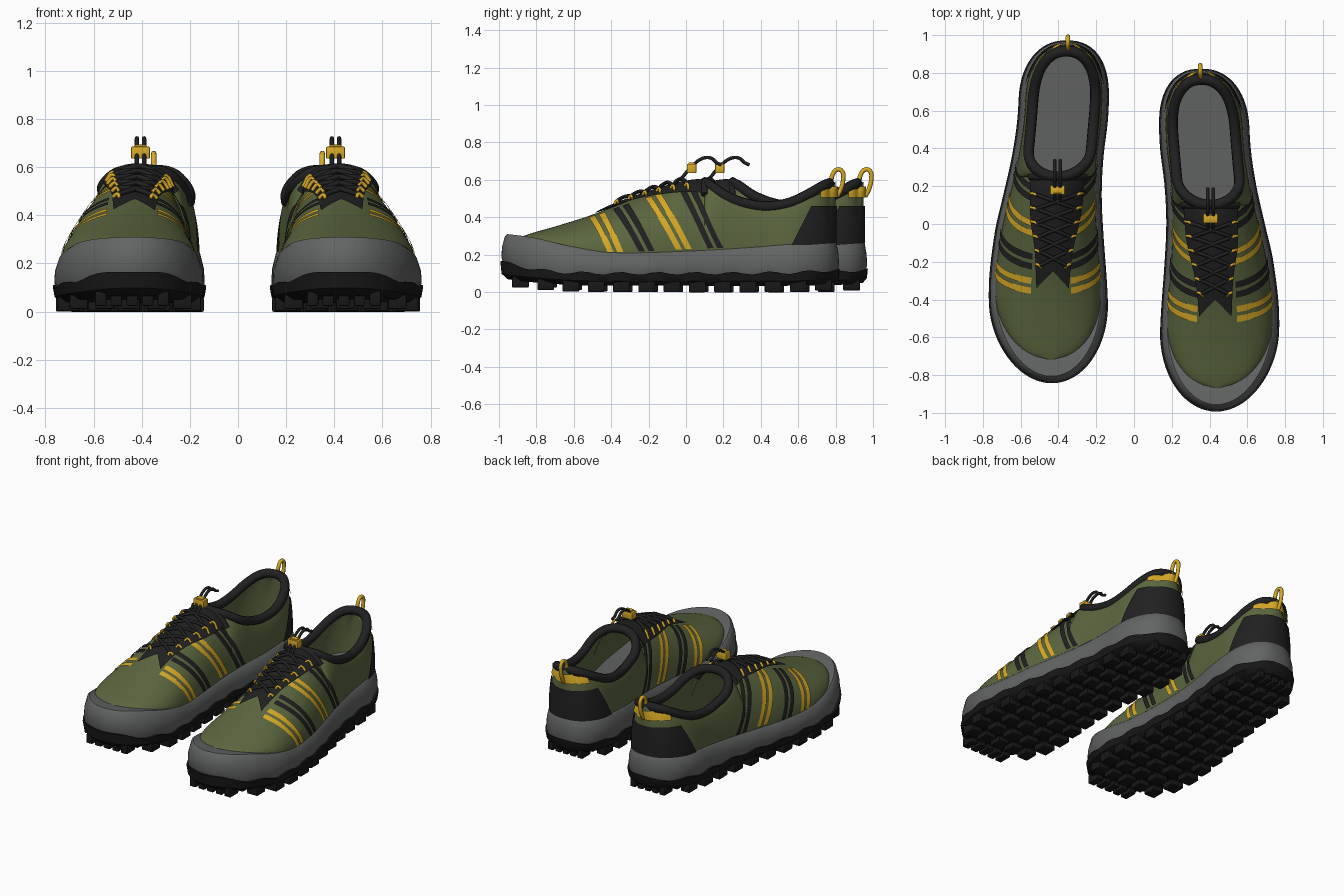
import bpy, bmesh
from math import sin, cos, asin, pi
from mathutils import Matrix, Vector

if "Cube" in bpy.data.objects:
    bpy.data.objects.remove(bpy.data.objects["Cube"], do_unlink=True)


def material(name, *rgb):
    m = bpy.data.materials.new(name)
    m.use_nodes = True
    m.diffuse_color = (*rgb, 1)
    m.node_tree.nodes["Principled BSDF"].inputs["Base Color"].default_value = (*rgb, 1)
    return m


OLIVE = material("olive fabric", .105, .135, .05)
GREY = material("grey rubber", .125, .128, .128)
BLACK = material("black fabric", .015, .015, .015)
TREAD = material("tread black", .009, .009, .009)
GOLD = material("gold trim", .68, .4, .02)


def keyed(*pts):
    """Smooth curve through (y, value) points."""
    def slope(i):
        a, b = pts[max(i - 1, 0)], pts[min(i + 1, len(pts) - 1)]
        return (b[1] - a[1]) / (b[0] - a[0])

    def f(y):
        y = min(max(y, pts[0][0]), pts[-1][0])
        i = max(j for j in range(len(pts) - 1) if pts[j][0] <= y)
        (a, p), (b, q) = pts[i], pts[i + 1]
        d = b - a
        s = (y - a) / d
        return (p * (1 + 2 * s) * (1 - s) ** 2 + q * s * s * (3 - 2 * s)
                + d * s * (1 - s) * (slope(i) * (1 - s) - slope(i + 1) * s))
    return f


# Shape curves along the length of the shoe
centre = keyed((-1, .435), (-.5, .455), (-.2, .45), (0, .432), (.2, .405), (.4, .378), (.6, .368), (.82, .355))
half = keyed((-1, .31), (-.5, .311), (-.2, .285), (0, .258), (.2, .24), (.4, .237), (.82, .235))
ridge = keyed((-1, .43), (-.45, .43), (0, .41), (.1, .405), (.5, .37), (.82, .355))
tread_z = keyed((-1, .075), (-.85, .055), (-.6, .037), (-.4, .035), (.6, .035), (.82, .05))
welt_z = keyed((-1, .165), (-.85, .13), (-.65, .105), (0, .1), (.6, .105), (.82, .12))
mid_z = keyed((-1, .315), (-.81, .29), (-.62, .245), (-.4, .212), (0, .22), (.35, .24), (.6, .262), (.82, .278))
top_z = keyed((-.875, .298), (-.8, .322), (-.7, .35), (-.51, .41), (-.3, .49), (-.1, .556), (0, .58),
              (.1, .583), (.2, .52), (.3, .478), (.42, .457), (.55, .475), (.66, .525), (.75, .575), (.8, .59))
panel_w = keyed((-.5, .085), (-.3, .1), (-.1, .135), (.11, .145))


def ends(y, y0, y1, a, b):
    """Width factor that rounds off both ends of an outline."""
    if y < y0 + a:
        return max(0, 1 - ((y0 + a - y) / a) ** 2) ** .5
    if y > y1 - b:
        return max(0, 1 - ((y - y1 + b) / b) ** 2.3) ** (1 / 2.3)
    return 1


def sole_width(y, inset=0):
    return (half(y) - inset) * ends(y, inset - .99, .82 - inset * .7, .44, .32)


def section(y, g):
    """Ridge x, half width and centre of the upper, grown by g."""
    f = ends(y, -.875 - g, .8 + g, .37, .3)
    c = centre(y)
    return c + (ridge(y) - c) * f, (half(y) - .032 + g) * f, c


def upper(side, y, t, g=0):
    r, w, c = section(y, g)
    w += side * (c - r)
    hole = min(.165 * ends(y, .1, .765, .14, .28), w * .9)
    zb = mid_z(y) - .015
    return (r + side * (hole + (w - hole) * cos(t * pi / 2)), y, zb + (top_z(y) + g - zb) * sin(t * pi / 2))


def upper_at_z(side, y, z, g):
    zb = mid_z(y) - .015
    return upper(side, y, asin(min(1, max(0, (z - zb) / (top_z(y) + g - zb)))) * 2 / pi, g)


def vamp(v, y, g):
    """Point on the vamp, v being -1 to 1 across the lace panel."""
    yy = min(y, .1)
    r, w, c = section(yy, g)
    dx = v * panel_w(y)
    w += (c - r) * (1 if v > 0 else -1)
    zb = mid_z(yy) - .015
    return (r + dx, y, zb + (top_z(yy) + g - zb) * (1 - min(1, abs(dx) / w) ** 2) ** .5)


# Object builders; sx, dy and tag place the shoe being built
def finish(name, bm, mat, angle=40):
    bmesh.ops.transform(bm, matrix=Matrix.Translation((0, dy, 0)) @ Matrix.Diagonal((sx, 1, 1, 1)), verts=bm.verts)
    bmesh.ops.remove_doubles(bm, verts=bm.verts, dist=.0004)
    bmesh.ops.recalc_face_normals(bm, faces=bm.faces)
    me = bpy.data.meshes.new(name)
    bm.to_mesh(me)
    bm.free()
    me.materials.append(mat)
    ob = bpy.data.objects.new(tag + name, me)
    bpy.context.collection.objects.link(ob)
    bpy.ops.object.select_all(action='DESELECT')
    ob.select_set(True)
    bpy.context.view_layer.objects.active = ob
    bpy.ops.object.shade_smooth_by_angle(angle=angle * pi / 180)
    return ob


def patches(name, mat, nu, nv, fs):
    bm = bmesh.new()
    for f in fs:
        vs = [[bm.verts.new(f(i / nu, j / nv)) for j in range(nv + 1)] for i in range(nu + 1)]
        for i in range(nu):
            for j in range(nv):
                bm.faces.new((vs[i][j], vs[i + 1][j], vs[i + 1][j + 1], vs[i][j + 1]))
    return finish(name, bm, mat, 60)


def sole_loft(name, mat, rings, n=56):
    bm = bmesh.new()
    loops = []
    for inset, zf in rings:
        y0, y1 = inset - .99, .82 - inset * .7
        ys = [y0 + (y1 - y0) * (1 - cos(pi * i / n)) / 2 for i in range(n + 1)]
        pts = [(y, -1) for y in ys] + [(y, 1) for y in ys[-2:0:-1]]
        loops.append([bm.verts.new((centre(y) + s * sole_width(y, inset), y, zf(y))) for y, s in pts])
    m = 2 * n
    for a, b in zip(loops, loops[1:]):
        for i in range(m):
            bm.faces.new((a[i], a[(i + 1) % m], b[(i + 1) % m], b[i]))
    for lp in (loops[0], loops[-1]):
        for i in range(n):
            bm.faces.new(list(dict.fromkeys((lp[i], lp[i + 1], lp[m - i - 1], lp[(m - i) % m]))))
    return finish(name, bm, mat)


def tubes(name, mat, radius, paths, cyclic=False):
    cu = bpy.data.curves.new(name, 'CURVE')
    cu.dimensions = '3D'
    cu.bevel_depth, cu.bevel_resolution, cu.use_fill_caps = radius, 2, True
    cu.resolution_u = 4
    for path in paths:
        sp = cu.splines.new('BEZIER')
        sp.bezier_points.add(len(path) - 1)
        sp.use_cyclic_u = cyclic
        for p, co in zip(sp.bezier_points, path):
            p.co = (sx * co[0], co[1] + dy, co[2])
            p.handle_left_type = p.handle_right_type = 'AUTO'
    cu.materials.append(mat)
    bpy.context.collection.objects.link(bpy.data.objects.new(tag + name, cu))


def boxes(name, mat, items, bevel=0):
    bm = bmesh.new()
    for co, size in items:
        bmesh.ops.create_cube(bm, size=1, matrix=Matrix.Translation(co) @ Matrix.Diagonal((*size, 1)))
    if bevel:
        bmesh.ops.bevel(bm, geom=bm.edges[:], offset=bevel, segments=2, affect='EDGES', profile=.5)
    finish(name, bm, mat, 30)


def upper_y(u):
    """Length spacing, finer at the opening's front and the heel."""
    if u < .5:
        return -.875 + .975 * sin(u * pi / 2) / sin(pi / 4)
    if u < .7:
        return .1 + .2 * ((u - .5) / .2) ** 2
    return .3 + .5 * sin((u - .7) / .3 * pi / 2)


def heel_patch(side, z0, z1, front, slant, g):
    def f(u, v):
        z = z0 + (z1 - z0) * v
        y0 = front + slant * (z - z0)
        return upper_at_z(side, y0 + (.8 + g - y0) * sin(u * pi / 2), z, g)
    return f


def stripe(side, y_low, y_high, shift):
    def f(u, v):
        t = .04 + .72 * v
        return upper(side, y_low + (y_high - y_low) * sin(t * pi / 2) + shift + (u - .5) * .033, t, .007)
    return f


def panel(u, v):
    w = v * 2 - 1
    y0 = -.4 - .09 * abs(w)
    return vamp(w, y0 + (.11 - y0) * u, .016)


def welt(y):
    return welt_z(y) + .008 * sin(y * 2 * pi / .2)


SIDES = (-1, 1)
for tag, sx, dy in (("left_", 1, 0), ("right_", -1, .15)):
    # Sole
    sole_loft("outsole", TREAD, [(.035, tread_z), (.004, lambda y: tread_z(y) + .025), (-.003, welt)])
    sole_loft("midsole", GREY, [(.012, lambda y: welt(y) - .01), (.003, lambda y: welt(y) + .02),
                                (.006, lambda y: .5 * (welt(y) + mid_z(y))),
                                (.022, lambda y: mid_z(y) - .012), (.034, mid_z)])
    lugs = []
    for row in range(13):
        y = -.885 + row * .135
        w = min(sole_width(y - .045), sole_width(y + .045))
        for k in (-.83, -.415, 0, .415, .83):
            lugs.append(((centre(y) + k * w, y, tread_z(y) - .005), (w * .3, .09, .06)))
    boxes("tread_lugs", TREAD, lugs, .006)

    # Upper with its opening, and the collar around it
    patches("upper", OLIVE, 90, 18, [lambda u, v, s=s: upper(s, upper_y(u), v) for s in SIDES])
    rim = [.1 + .665 * (1 - cos(pi * i / 20)) / 2 for i in range(21)]
    tubes("collar", BLACK, .029, [[upper(-1, y, 1) for y in rim] + [upper(1, y, 1) for y in rim[-2:0:-1]]], True)

    # Heel counter, heel tab and pull loop
    patches("heel_counter", BLACK, 24, 8, [heel_patch(s, .25, .46, .565, .5, .008) for s in SIDES])
    patches("heel_tab", GOLD, 14, 3, [heel_patch(s, .505, .565, .72, 0, .012) for s in SIDES])
    tubes("pull_loop", GOLD, .012, [[(.35, y, z) for y, z in
          ((.775, .57), (.785, .63), (.81, .655), (.835, .645), (.84, .6), (.828, .55), (.808, .51))]])

    # Side stripes in pairs
    for name, mat, pairs in (("gold_stripes", GOLD, ((-.37, -.485), (0, -.19))),
                             ("black_stripes", BLACK, ((-.2, -.36), (.17, -.01)))):
        patches(name, mat, 2, 18, [stripe(s, a, b, d) for s in SIDES for a, b in pairs for d in (-.026, .026)])

    # Lace panel with a forked tip and a rolled top edge
    patches("lace_panel", BLACK, 24, 16, [panel])
    tubes("panel_edge", BLACK, .02, [[vamp(v / 4, .1, .012) for v in range(-4, 5)]])

    # Crossed laces through gold loops
    rows = [-.37 + .075 * i for i in range(6)]
    laces = [[vamp(s * .75 * (k / 3 - 1), a + (b - a) * k / 6, .03) for k in range(7)]
             for a, b in zip(rows, rows[1:]) for s in SIDES]
    tubes("laces", BLACK, .01, laces)
    tubes("lace_loops", GOLD, .008, [[vamp(s * v, y + d, g) for v, d, g in
          ((.7, -.012, .018), (.78, 0, .032), (.98, .008, .022))] for y in rows for s in SIDES])

    # Cord toggle and cord ends
    boxes("toggle", GOLD, [((.405, .03, .66), (.078, .05, .05)), ((.405, .03, .687), (.05, .035, .012))], .005)
    tubes("cord_ends", BLACK, .009, [[(x, y, z) for y, z in
          ((-.03, .6), (.03, .67), (.09, .715), (.135, .715), (.165, .69), (.19, .68))] for x in (.39, .42)])
